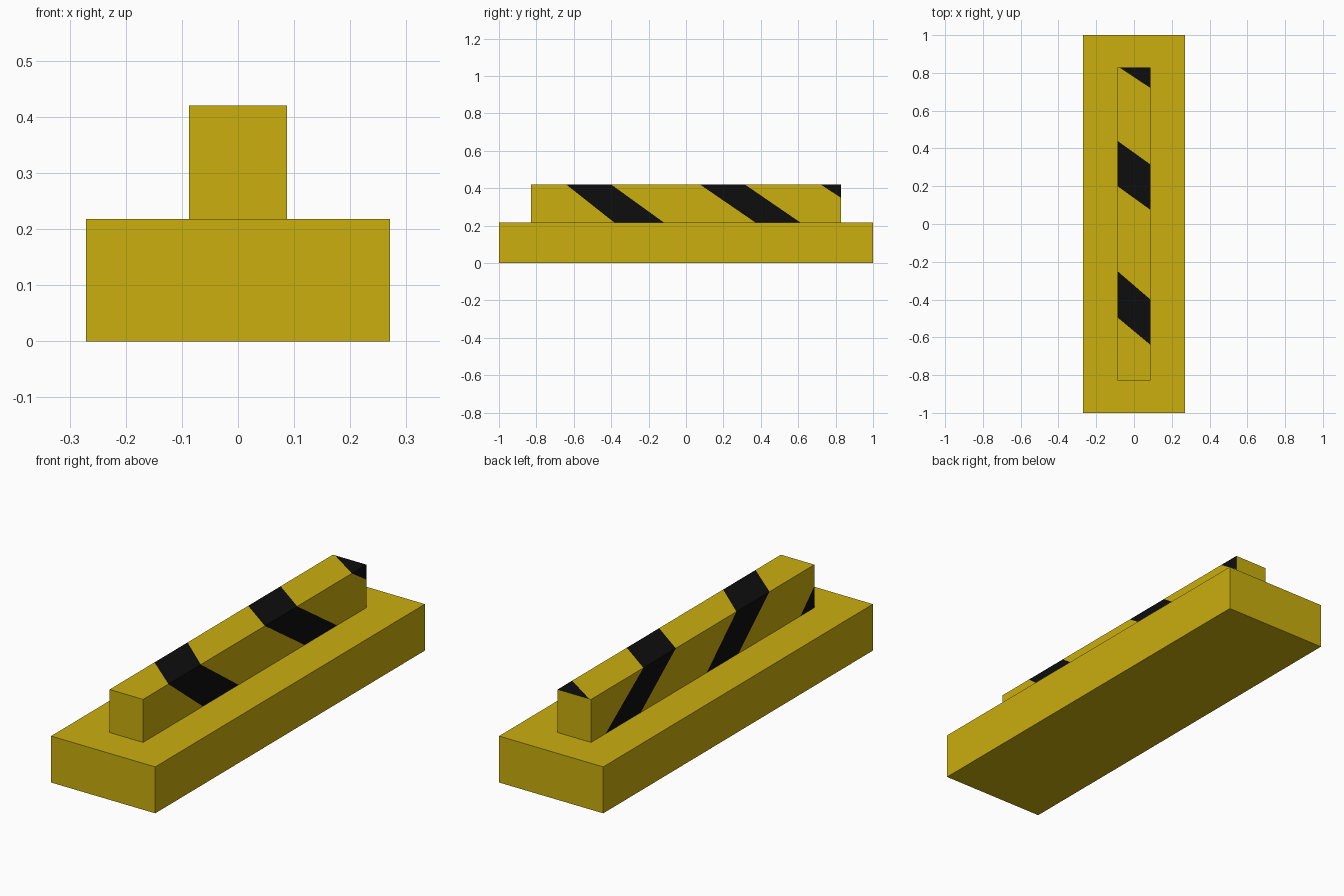
import bpy, bmesh

if "Cube" in bpy.data.objects:
    bpy.data.objects.remove(bpy.data.objects["Cube"])


def material(name, rgb):
    m = bpy.data.materials.new(name)
    m.diffuse_color = (*rgb, 1)
    m.use_nodes = True
    m.node_tree.nodes["Principled BSDF"].inputs["Base Color"].default_value = m.diffuse_color
    return m


yellow = material("safety yellow", (0.59, 0.425, 0.0045))
black = material("stripe black", (0.004, 0.004, 0.004))


def add_object(name, bm, mats):
    bmesh.ops.recalc_face_normals(bm, faces=bm.faces)
    me = bpy.data.meshes.new(name)
    bm.to_mesh(me)
    bm.free()
    for m in mats:
        me.materials.append(m)
    ob = bpy.data.objects.new(name, me)
    bpy.context.collection.objects.link(ob)


BASE_H, TOP, HALF_W, HALF_L = 0.218, 0.42, 0.087, 0.828

# Base block
bm = bmesh.new()
bmesh.ops.create_cube(bm, size=1)
for v in bm.verts:
    v.co = (v.co.x * 0.541, v.co.y * 2, (v.co.z + 0.5) * BASE_H)
add_object("base", bm, [yellow])

# Raised bar: four long edges, each split where the wrapped stripes cross it
rails = [
    (HALF_W, BASE_H, [-1.15, -0.88, -0.385, -0.12, 0.37, 0.61, 1.03, 1.3]),
    (HALF_W, TOP, [-1.35, -1.1, -0.64, -0.40, 0.075, 0.315, 0.72, 1.0]),
    (-HALF_W, TOP, [-1.2, -0.93, -0.495, -0.25, 0.20, 0.44, 0.835, 1.15]),
    (-HALF_W, BASE_H, [-0.98, -0.725, -0.265, -0.03, 0.46, 0.72, 1.1, 1.4]),
]
bm = bmesh.new()
rows = [[bm.verts.new((x, y, z)) for y in [-2] + ys + [2]] for x, z, ys in rails]
for side in range(4):
    a, b = rows[side], rows[(side + 1) % 4]
    for i in range(len(a) - 1):
        f = bm.faces.new((a[i], a[i + 1], b[i + 1], b[i]))
        # Every second band is a stripe; the underside stays plain
        f.material_index = i % 2 if side < 3 else 0

# Trim both ends square and cap them
for s in (-1, 1):
    cut = bmesh.ops.bisect_plane(
        bm, geom=bm.verts[:] + bm.edges[:] + bm.faces[:],
        plane_co=(0, s * HALF_L, 0), plane_no=(0, s, 0), clear_outer=True)
    rim = [e for e in cut["geom_cut"] if isinstance(e, bmesh.types.BMEdge)]
    for f in bmesh.ops.edgeloop_fill(bm, edges=rim)["faces"]:
        f.material_index = 0
add_object("striped_bar", bm, [yellow, black])
